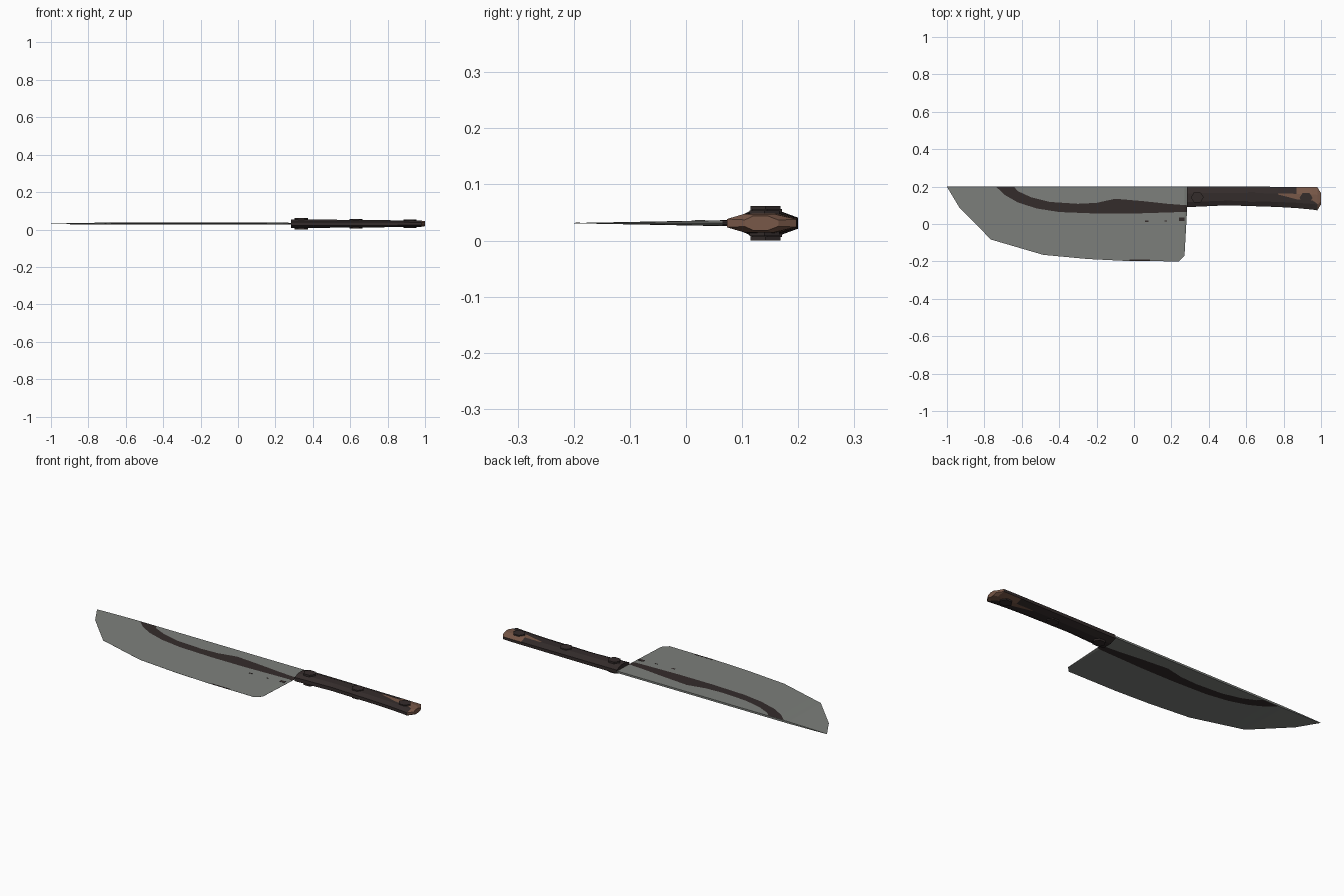
import bpy, bmesh, math

if "Cube" in bpy.data.objects:
    bpy.data.objects.remove(bpy.data.objects["Cube"])

ZC = 0.031  # middle plane of the knife


def material(name, rgb):
    m = bpy.data.materials.new(name)
    m.diffuse_color = (*rgb, 1)
    m.use_nodes = True
    m.node_tree.nodes["Principled BSDF"].inputs["Base Color"].default_value = m.diffuse_color
    return m


STEEL = material("grey steel", (0.205, 0.215, 0.2))
DARK = material("dark brown", (0.034, 0.025, 0.024))
WOOD = material("worn wood", (0.19, 0.098, 0.065))


def lerp(pts, x):
    """Piecewise linear value of a profile at x."""
    if x <= pts[0][0]:
        return pts[0][1]
    for (x0, y0), (x1, y1) in zip(pts, pts[1:]):
        if x <= x1:
            return y0 + (y1 - y0) * (x - x0) / (x1 - x0)
    return pts[-1][1]


def loft(name, sections, rule, mats):
    """Skin closed sections; rule(x, y, z, strip) gives the material of each face."""
    bm = bmesh.new()
    rings = [[bm.verts.new(p) for p in s] for s in sections]
    n = len(rings[0])
    faces = []
    for a, b in zip(rings, rings[1:]):
        for i in range(n):
            j = (i + 1) % n
            faces.append((bm.faces.new((a[i], a[j], b[j], b[i])), i))
    faces += [(bm.faces.new(rings[0]), -1), (bm.faces.new(rings[-1]), -1)]
    for f, i in faces:
        f.material_index = rule(*f.calc_center_median(), i)
    bmesh.ops.remove_doubles(bm, verts=bm.verts, dist=0.0002)
    bmesh.ops.recalc_face_normals(bm, faces=bm.faces)
    me = bpy.data.meshes.new(name)
    bm.to_mesh(me)
    bm.free()
    for m in mats:
        me.materials.append(m)
    ob = bpy.data.objects.new(name, me)
    bpy.context.collection.objects.link(ob)
    return ob


def mirrored(half):
    """Close a (x, y, half thickness) outline on both sides of the middle plane."""
    return ([(x, y, ZC + h) for x, y, h in half]
            + [(x, y, ZC - h) for x, y, h in reversed(half)])


# blade: cutting edge, dark band and spine as rows running along x
EDGE = [(-1, 0.199), (-0.935, 0.09), (-0.765, -0.083), (-0.485, -0.165),
        (-0.25, -0.187), (-0.05, -0.197), (0.24, -0.2), (0.27, -0.17), (0.283, 0.06)]
BAND_LOW = [(-0.735, 0.197), (-0.69, 0.155), (-0.62, 0.115), (-0.52, 0.083),
            (-0.4, 0.064), (-0.2, 0.056), (0, 0.056), (0.283, 0.065)]
BAND_TOP = [(-0.64, 0.197), (-0.62, 0.175), (-0.55, 0.143), (-0.45, 0.118), (-0.3, 0.108),
            (-0.2, 0.113), (-0.1, 0.135), (0.05, 0.122), (0.18, 0.108), (0.283, 0.1)]
stations = sorted({p[0] for p in EDGE + BAND_LOW + BAND_TOP})
blade_sections = []
for x in stations:
    e = lerp(EDGE, x)
    half = []
    for y in (e, lerp(BAND_LOW, x), lerp(BAND_TOP, x), 0.197, 0.2):
        y = max(y, e)
        h = 0.0052 * min(1, (y - e) / 0.26)
        half.append((x, y, max(h, 0.0003)))
    blade_sections.append(mirrored(half))
loft("blade", blade_sections,
     lambda x, y, z, i: 1 if i in (1, 7) and x > -0.735 else 0, (STEEL, DARK))

# small dark stains on the blade
for k, (x, y, w, d, z) in enumerate([(0.03, -0.193, 0.11, 0.008, 0.0004),
                                     (0.255, 0.025, 0.03, 0.018, 0.0048),
                                     (0.068, 0.014, 0.02, 0.008, 0.0044),
                                     (0.17, 0.016, 0.014, 0.006, 0.0044)]):
    bpy.ops.mesh.primitive_cube_add(size=1, location=(x, y, ZC + z))
    s = bpy.context.object
    s.name = f"blade_stain_{k + 1}"
    s.scale = (w, d, 0.001)
    s.data.materials.append(DARK)

# handle: x, bottom y, top y, half thickness, y where the worn wood starts
HANDLE = [(0.283, 0.09, 0.2, 0.023, 0.145), (0.5, 0.1, 0.2, 0.0215, 0.155),
          (0.77, 0.091, 0.199, 0.019, 0.158), (0.87, 0.085, 0.199, 0.018, 0.132),
          (0.955, 0.077, 0.198, 0.017, 0.125), (0.98, 0.073, 0.197, 0.0165, 0.108),
          (1.0, 0.105, 0.165, 0.013, 0.13)]
handle_sections = []
for x, lo, hi, h, split in HANDLE:
    w = hi - lo
    handle_sections.append(mirrored([
        (x, lo, 0.45 * h), (x, lo + 0.25 * w, h), (x, split, h),
        (x, hi - 0.33 * w, h), (x, hi, 0.42 * h)]))


def handle_rule(x, y, z, i):
    if x > 0.985:
        return 1
    if x > 0.77 and i in (2, 6):
        return 1
    return 1 if x > 0.87 and i in (3, 5) else 0


loft("handle", handle_sections, handle_rule, (DARK, WOOD))

# rivets: hexagonal pins through the handle
for k, (x, y, h) in enumerate([(0.338, 0.142, 0.031), (0.63, 0.144, 0.025), (0.92, 0.14, 0.0225)]):
    bpy.ops.mesh.primitive_cylinder_add(vertices=6, radius=0.035, depth=2 * h,
                                        location=(x, y, ZC), rotation=(0, 0, math.pi / 2))
    r = bpy.context.object
    r.name = f"rivet_{k + 1}"
    r.scale = (0.88, 1, 1)
    r.data.materials.append(DARK)
